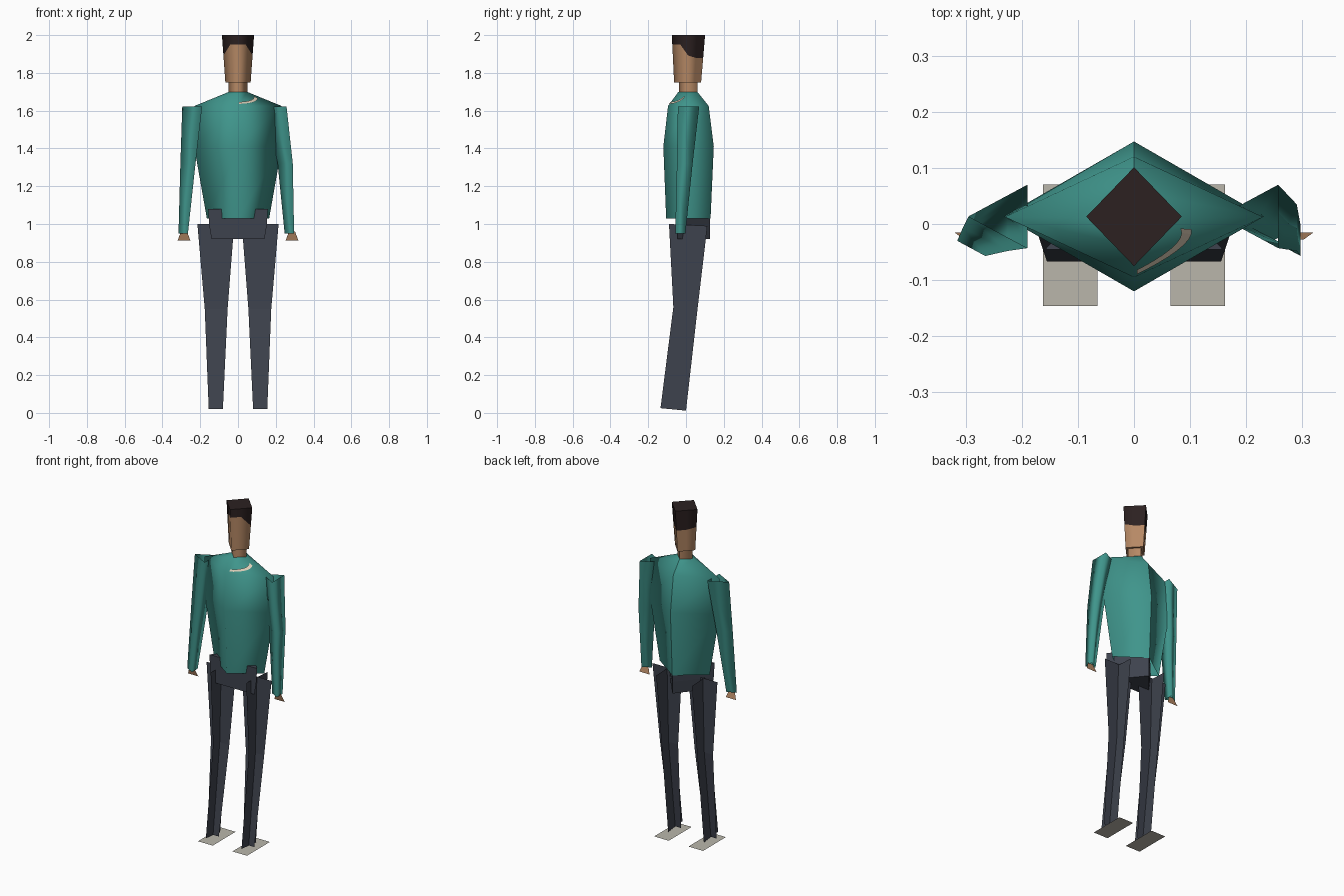
import bpy, bmesh
from mathutils import Vector

cube = bpy.data.objects.get("Cube")
if cube:
    bpy.data.objects.remove(cube)


def material(name, r, g, b):
    m = bpy.data.materials.new(name)
    m.use_nodes = True
    m.diffuse_color = (r, g, b, 1)
    m.node_tree.nodes["Principled BSDF"].inputs["Base Color"].default_value = (r, g, b, 1)
    return m


TEAL = material("teal_shirt", 0.05, 0.30, 0.26)
SKIN = material("skin", 0.47, 0.25, 0.13)
HAIR = material("dark_hair", 0.025, 0.015, 0.015)
NAVY = material("slate_trousers", 0.048, 0.055, 0.075)
SOLE = material("pale_shoes", 0.49, 0.47, 0.41)
CREAM = material("cream_stripe", 0.72, 0.62, 0.48)


def loft(name, rings, mats, closed=True, caps="", smooth=False, seam=None):
    """Skin a list of point rings; each band takes the next material."""
    bm = bmesh.new()
    rows = [[bm.verts.new(p) for p in ring] for ring in rings]
    n = len(rows[0])
    for k, (a, b) in enumerate(zip(rows, rows[1:])):
        for i in range(n if closed else n - 1):
            j = (i + 1) % n
            f = bm.faces.new((a[i], a[j], b[j], b[i]))
            f.smooth = smooth
            f.material_index = min(k, len(mats) - 1)
        if seam is not None:
            bm.edges.get((a[seam], b[seam])).smooth = False
    for end, row, idx in (("b", rows[0], 0), ("t", rows[-1], len(mats) - 1)):
        if end in caps:
            f = bm.faces.new(row)
            f.material_index = idx
            for e in f.edges:
                e.smooth = False
    if closed:
        bmesh.ops.recalc_face_normals(bm, faces=bm.faces)
    me = bpy.data.meshes.new(name)
    bm.to_mesh(me)
    bm.free()
    for m in mats:
        me.materials.append(m)
    ob = bpy.data.objects.new(name, me)
    bpy.context.scene.collection.objects.link(ob)
    return ob


def diamond(x, front, back, z):
    """Four corners: back, right, front, left."""
    mid = (front + back) / 2
    return [Vector(p) for p in ((0, back, z), (-x, mid, z), (0, front, z), (x, mid, z))]


# Torso: diamond sections with a seam along the spine
torso = [diamond(0.165, -0.105, 0.13, 1.03), diamond(0.232, -0.12, 0.147, 1.41),
         diamond(0.23, -0.095, 0.12, 1.625), diamond(0.047, -0.04, 0.06, 1.70)]
loft("shirt_torso", torso, [TEAL], smooth=True, seam=0)

# Chest stripe: thin strip laid on the upper front left face
low, high = torso[2], torso[3]
normal = (low[3] - low[2]).cross(high[2] - low[2]).normalized()


def on_chest(u, v):
    return low[2].lerp(low[3], u).lerp(high[2].lerp(high[3], u), v) + normal * 0.004


steps = [i / 8 for i in range(9)]
loft("chest_stripe", [[on_chest(0.02 + 0.75 * t, 0.12 + h + 0.42 * t * t) for t in steps]
                      for h in (0, 0.14)], [CREAM], closed=False)

# Neck and head
loft("neck", [diamond(0.05, -0.038, 0.06, 1.69), diamond(0.05, -0.038, 0.06, 1.76)],
     [SKIN], smooth=True, seam=0)


def head_ring(heights):
    """Eight points round a tapering diamond, each at its own height."""
    pts = []
    for i, z in enumerate(heights):
        t = (z - 1.75) / 0.25
        c = diamond(0.067 + 0.018 * t, -0.063 - 0.012 * t, 0.08 + 0.021 * t, z)
        pts.append(c[i // 2] if i % 2 == 0 else c[i // 2].lerp(c[(i // 2 + 1) % 4], 0.5))
    return pts


hairline = (1.88, 1.88, 1.892, 1.95, 1.95, 1.95, 1.892, 1.88)
loft("head", [head_ring([1.75] * 8), head_ring(hairline), head_ring([2.0] * 8)],
     [SKIN, HAIR], caps="bt", smooth=True, seam=0)


# Sleeves: open three-sided tubes, both pointing the same way
def triangle(apex, base, front, back, z):
    return [(apex, (front + back) / 2, z), (base, front, z), (base, back, z)]


loft("right_sleeve", [triangle(-0.295, -0.19, -0.043, 0.07, 1.622),
                      triangle(-0.305, -0.225, -0.048, 0.035, 1.32),
                      triangle(-0.315, -0.265, -0.057, -0.003, 0.95)],
     [TEAL], smooth=True)
loft("left_sleeve", [triangle(0.152, 0.257, -0.043, 0.07, 1.622),
                     triangle(0.21, 0.29, -0.048, 0.035, 1.32),
                     triangle(0.247, 0.297, -0.057, -0.003, 0.95)],
     [TEAL], smooth=True)

# Hips: wedge with a flat front and a ridge at the back
loft("hips", [[(-w, -0.045, z), (w, -0.045, z), (0, 0.128, z)]
              for w, z in ((0.14, 0.92), (0.152, 0.99), (0.158, 1.08))], [NAVY], caps="bt")

for side, s in (("right", -1), ("left", 1)):
    # Hand: flared flat plate
    loft(side + "_hand", [[(s * 0.27, -0.028, 0.96), (s * 0.302, -0.028, 0.96)],
                          [(s * 0.252, -0.015, 0.912), (s * 0.32, -0.015, 0.912)]],
         [SKIN], closed=False)

    # Leg: two crossed plates, bent at the knee
    loft(side + "_leg_front_plate",
         [[(s * a, y, z), (s * b, y, z)] for a, b, y, z in
          ((0.02, 0.215, 0.01, 1.0), (0.055, 0.176, -0.004, 0.55), (0.08, 0.155, -0.067, 0.02))],
         [NAVY], closed=False)
    loft(side + "_leg_side_plate",
         [[(s * 0.118, a, za), (s * 0.118, b, zb)] for a, za, b, zb in
          ((-0.09, 1.0, 0.113, 0.99), (-0.067, 0.56, 0.061, 0.55), (-0.135, 0.025, 0.0, 0.012))],
         [NAVY], closed=False)

    # Shoe: flat sole plate
    loft(side + "_shoe", [[(s * 0.065, y, 0), (s * 0.162, y, 0)] for y in (-0.146, 0.07)],
         [SOLE], closed=False)
